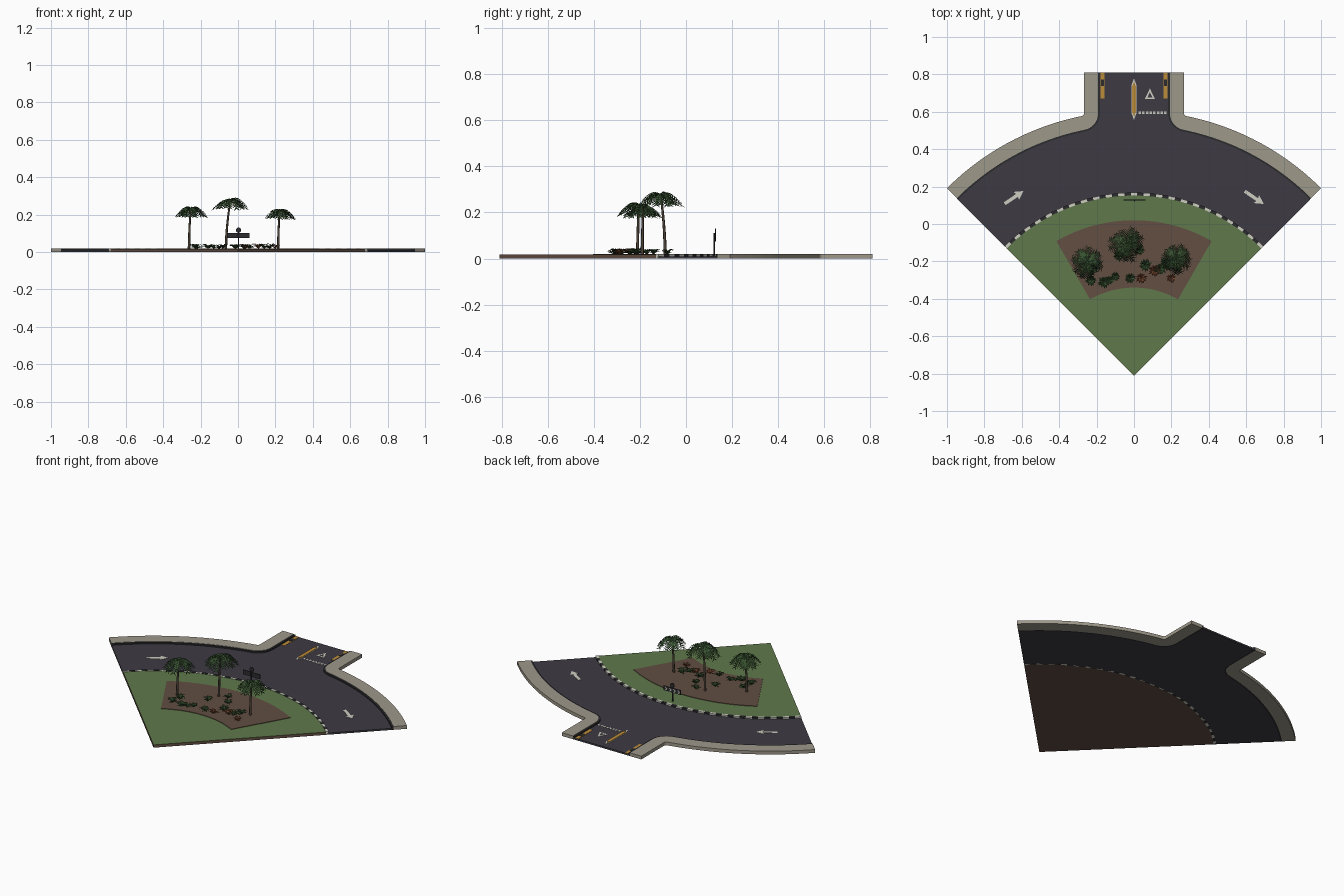
import bpy, bmesh, math, random
from math import sin, cos, pi, radians
from mathutils import Vector

if "Cube" in bpy.data.objects:
    bpy.data.objects.remove(bpy.data.objects["Cube"])
random.seed(4)
APEX = -0.81
ROAD_Z, LAWN_Z, BED_Z, PATH_Z = 0.010, 0.017, 0.020, 0.020


def material(name, *srgb):
    lin = [((c / 255 + 0.055) / 1.055) ** 2.4 for c in srgb] + [1]
    m = bpy.data.materials.new(name)
    m.use_nodes = True
    m.diffuse_color = lin
    m.node_tree.nodes["Principled BSDF"].inputs["Base Color"].default_value = lin
    return m


ASPHALT = material("asphalt", 61, 59, 66)
GRASS = material("grass", 95, 121, 75)
SOIL = material("soil", 98, 78, 66)
PAVING = material("paving", 158, 152, 138)
DARK = material("dark kerb", 44, 44, 48)
WHITE = material("white paint", 206, 206, 194)
MUSTARD = material("mustard", 188, 140, 58)
LEAF = material("leaf green", 54, 80, 47)
RUST = material("rust leaf", 118, 72, 48)
BARK = material("bark", 78, 68, 56)


def finish(name, bm, mats, normals=True):
    if normals:
        bmesh.ops.recalc_face_normals(bm, faces=bm.faces)
    me = bpy.data.meshes.new(name)
    bm.to_mesh(me)
    bm.free()
    for m in mats:
        me.materials.append(m)
    ob = bpy.data.objects.new(name, me)
    bpy.context.collection.objects.link(ob)
    return ob


def loft(name, rings, mats, rule=lambda i: 0):
    """Skin closed rings; rule gives the material of each step."""
    bm = bmesh.new()
    rows = [[bm.verts.new(p) for p in r] for r in rings]
    n = len(rows[0])
    for i, (a, b) in enumerate(zip(rows, rows[1:])):
        for j in range(n):
            k = (j + 1) % n
            bm.faces.new((a[j], a[k], b[k], b[j])).material_index = rule(i)
    bm.faces.new(rows[0]).material_index = rule(0)
    bm.faces.new(rows[-1]).material_index = rule(len(rows) - 2)
    return finish(name, bm, mats)


def band(name, inner, outer, z0, z1, mats, rule=lambda i: 0):
    rings = [((*a, z0), (*b, z0), (*b, z1), (*a, z1)) for a, b in zip(inner, outer)]
    return loft(name, rings, mats, rule)


def slab(name, pts, z0, z1, top, side=None):
    """Extruded outline, with its own colour on top."""
    ob = loft(name, [[(*p, z0) for p in pts], [(*p, z1) for p in pts]], [top, side or top])
    for f in ob.data.polygons:
        f.material_index = 0 if f.normal.z > 0.5 else 1
    return ob


def paint(name, pts, mat):
    return slab(name, pts, ROAD_Z - 0.001, ROAD_Z + 0.0015, mat)


def arc(r, a0, a1, n):
    angles = [radians(a0 + (a1 - a0) * i / n) for i in range(n + 1)]
    return [(r * sin(a), APEX + r * cos(a)) for a in angles]


def rect(x, y, w, h):
    return [(x - w / 2, y - h / 2), (x + w / 2, y - h / 2), (x + w / 2, y + h / 2), (x - w / 2, y + h / 2)]


def road_edge(d, side):
    """Outer road edge offset by d: main arc, rounded corner, side road."""
    cx, cy = 0.282, 0.592
    turn = math.atan2(cx, cy - APEX)
    pts = arc(1.33 + d, 45, math.degrees(turn), 24)
    for i in range(1, 11):
        a = 1.5 * pi - turn + (turn - pi / 2) * i / 10
        pts.append((cx + (0.1 - d) * cos(a), cy + (0.1 - d) * sin(a)))
    pts.append((0.182 + d, 0.81))
    return [(side * x, y) for x, y in pts]


# Ground: road, lawn wedge and planting bed
slab("road", arc(0.97, -45, 45, 48) + road_edge(0, 1) + road_edge(0, -1)[::-1], 0, ROAD_Z, ASPHALT)
slab("lawn", [(0, APEX)] + arc(0.965, -45, 45, 48), 0, LAWN_Z, GRASS, SOIL)
slab("planting_bed", arc(0.83, -30, 30, 24) + arc(0.47, 30, -30, 24), LAWN_Z - 0.002, BED_Z, SOIL)

# Kerbs and pavements
band("striped_kerb", arc(0.962, -45, 45, 45), arc(0.978, -45, 45, 45), 0, 0.019,
     [WHITE, DARK], lambda i: i % 2)
for side, label in ((1, "left"), (-1, "right")):
    band(label + "_kerb", road_edge(0, side), road_edge(0.01, side), 0, 0.018, [DARK])
    band(label + "_pavement", road_edge(0.01, side), road_edge(0.085, side), 0, PATH_Z, [PAVING])
    # Coloured strips beside the side road
    paint(label + "_side_strip", rect(0.168 * side, 0.74, 0.022, 0.14), MUSTARD)
    slab(label + "_strip_mark", rect(0.168 * side, 0.755, 0.016, 0.035), ROAD_Z, ROAD_Z + 0.003, DARK)

# Direction arrows following the clockwise lane
for label, a in (("left", 34), ("right", -34)):
    (px, py), = arc(1.148, a, a, 1)[:1]
    t = radians(-a)
    shape = [(-0.06, -0.009), (0.02, -0.009), (0.015, -0.026), (0.062, 0),
             (0.015, 0.026), (0.02, 0.009), (-0.06, 0.009)]
    paint(label + "_arrow", [(px + u * cos(t) - v * sin(t), py + u * sin(t) + v * cos(t)) for u, v in shape], WHITE)

# Side road: island, give-way line and triangle
def island(w, y0, y1, tip):
    return [(0, y0), (w, y0 + tip), (w, y1 - tip), (0, y1), (-w, y1 - tip), (-w, y0 + tip)]


paint("island_outline", island(0.014, 0.555, 0.78, 0.04), WHITE)
slab("island", island(0.011, 0.575, 0.76, 0.025), ROAD_Z, ROAD_Z + 0.005, MUSTARD)
for i in range(8):
    paint("give_way_dash", rect(0.031 + 0.0195 * i, 0.595, 0.013, 0.014), WHITE)
outer = [(0.058, 0.668), (0.112, 0.668), (0.085, 0.725), (0.058, 0.668)]
inner = [(0.072, 0.677), (0.098, 0.677), (0.085, 0.704), (0.072, 0.677)]
band("give_way_triangle", inner, outer, ROAD_Z - 0.001, ROAD_Z + 0.0015, [WHITE])


# Sign facing the side road
def tube(name, path, radii, mat, n=8):
    rings = [[(p[0] + r * cos(2 * pi * j / n), p[1] + r * sin(2 * pi * j / n), p[2]) for j in range(n)]
             for p, r in zip(path, radii)]
    ob = loft(name, rings, [mat])
    for f in ob.data.polygons:
        f.use_smooth = len(f.vertices) == 4
    return ob


def upright(name, pts, y0, y1, mat):
    return loft(name, [[(x, y, z) for x, z in pts] for y in (y0, y1)], [mat])


SIGN_Y = 0.127
tube("sign_post", [(0.003, SIGN_Y - 0.004, 0.01), (0.003, SIGN_Y - 0.004, 0.11)], [0.003] * 2, DARK)
upright("sign_panel", rect(0.003, 0.088, 0.116, 0.027), SIGN_Y - 0.002, SIGN_Y + 0.003, DARK)
disc = [(0.003 + 0.014 * cos(pi * i / 8), 0.117 + 0.014 * sin(pi * i / 8)) for i in range(16)]
upright("sign_disc", disc, SIGN_Y - 0.002, SIGN_Y + 0.003, DARK)
for i in range(4):
    x = 0.043 - 0.028 * i
    chevron = [(x, 0.078), (x + 0.008, 0.078), (x - 0.002, 0.088), (x + 0.008, 0.098), (x, 0.098), (x - 0.01, 0.088)]
    upright("sign_chevron", chevron, SIGN_Y + 0.003, SIGN_Y + 0.004, WHITE)


# Palms: bent trunk and feathered fronds
def add_frond(bm, top, a, length, lift):
    out, side = Vector((cos(a), sin(a), 0)), Vector((-sin(a), cos(a), 0))
    up = Vector((0, 0, 1))

    def spine(t):
        return top + out * length * t + up * length * (lift * t - (lift + 0.5) * t * t)

    steps = 10
    for i in range(steps):
        p, q = spine(i / steps), spine((i + 1) / steps)
        w = 0.0012 * side
        bm.faces.new([bm.verts.new(v) for v in (p - w, q - w, q + w, p + w)])
        reach = 0.012 + 0.02 * sin(pi * (i + 1) / (steps + 1))
        for s in (1, -1):
            tip = q + side * s * reach + out * 0.011 - up * reach * 0.5
            bm.faces.new([bm.verts.new(v) for v in (p.lerp(q, 0.15), q, tip)])


palms = [((-0.262, -0.21), (-0.253, -0.205), 0.232, 0.085),
         ((-0.065, -0.09), (-0.040, -0.110), 0.277, 0.090),
         ((0.215, -0.19), (0.222, -0.186), 0.220, 0.078)]
for base, head, h, reach in palms:
    b, t = Vector((*base, 0.015)), Vector((*head, h))
    path = [b.lerp(t, i / 6) - Vector((t.x - b.x, t.y - b.y, 0)) * 0.8 * (i / 6) * (1 - i / 6) for i in range(7)]
    tube("palm_trunk", path, [0.007 - 0.0004 * i for i in range(7)], BARK)
    bm = bmesh.new()
    for i in range(17):
        add_frond(bm, t, 2.4 * i + random.uniform(-0.2, 0.2),
                  reach * random.uniform(0.8, 1.05), random.uniform(0.3, 0.95))
    finish("palm_fronds", bm, [LEAF], False)


# Low plants: rosettes of folded blades
def plant(x, y, size, mat):
    bm = bmesh.new()
    for i in range(13):
        a = 2.4 * i
        out, side = Vector((cos(a), sin(a), 0)), Vector((-sin(a), cos(a), 0))
        rise = random.uniform(0.35, 1.1)
        root = Vector((x, y, BED_Z - 0.002))
        mid = root + size * (0.55 * out + Vector((0, 0, 0.75 * rise)))
        tip = root + size * (random.uniform(0.85, 1.1) * out + Vector((0, 0, 0.6 * rise)))
        l, r, root, mid, tip = [bm.verts.new(v) for v in (mid + side * size * 0.2, mid - side * size * 0.2, root,
                                                         mid - Vector((0, 0, size * 0.1)), tip)]
        for f in ((root, mid, l), (root, r, mid), (l, mid, tip), (mid, r, tip)):
            bm.faces.new(f)
    finish("bed_plant", bm, [mat], False)


spots = [(-0.23, -0.30), (-0.16, -0.31), (-0.10, -0.28), (-0.02, -0.29), (0.04, -0.29), (0.11, -0.25),
         (0.14, -0.24), (0.20, -0.29), (-0.22, -0.24), (-0.08, -0.17), (0.03, -0.14), (0.17, -0.21),
         (0.06, -0.22), (-0.01, -0.08), (-0.13, -0.30)]
for i, (x, y) in enumerate(spots):
    plant(x, y, random.uniform(0.026, 0.036), RUST if i in (4, 5, 7) else LEAF)
